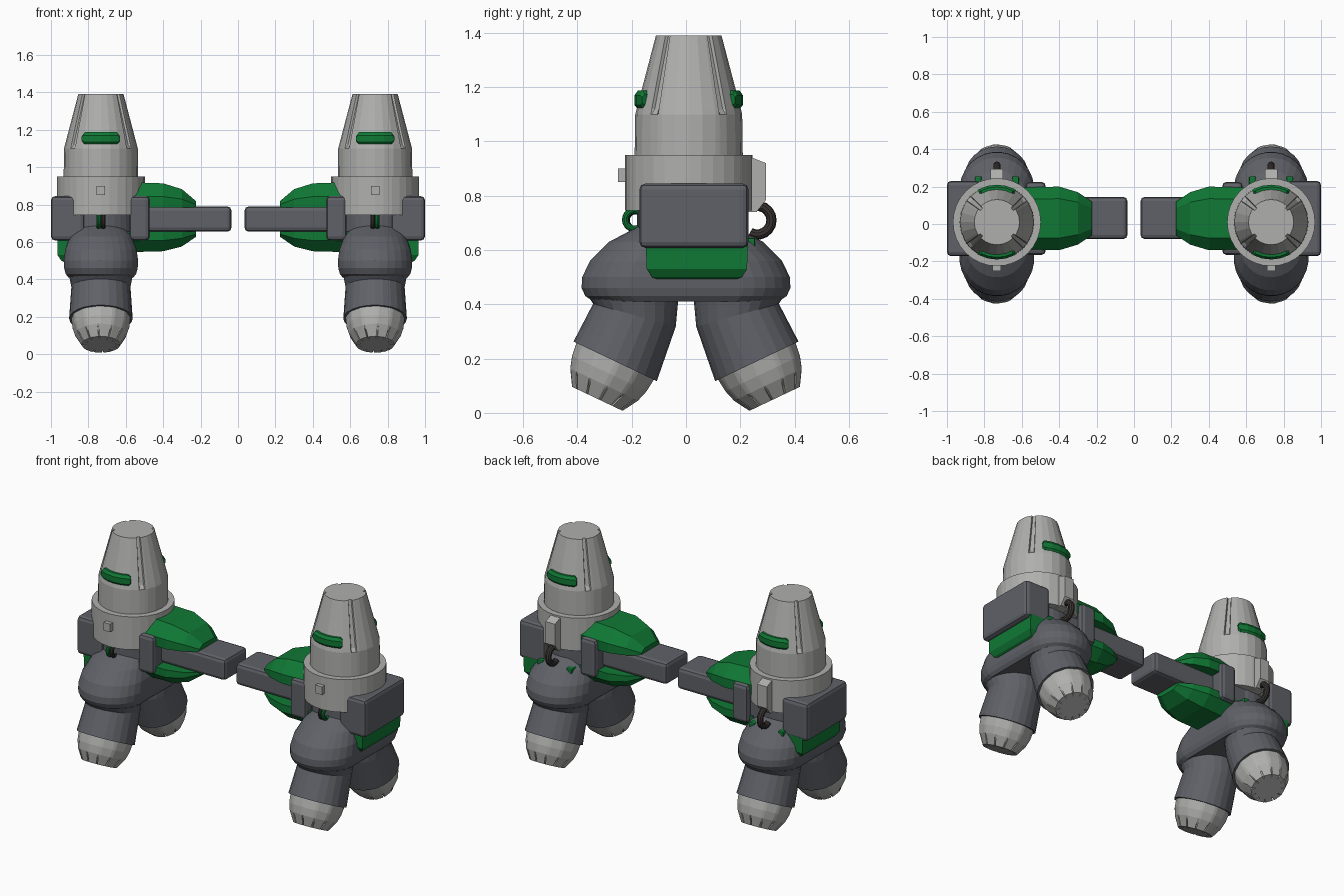
import bpy, bmesh, math
from mathutils import Vector

cube = bpy.data.objects.get("Cube")
if cube:
    bpy.data.objects.remove(cube)

CX, CY = 0.733, 0.01   # axis of one pod
BY = 0.03              # middle depth of the side boxes


def material(name, rgb):
    m = bpy.data.materials.new(name)
    m.use_nodes = True
    m.diffuse_color = (*rgb, 1)
    m.node_tree.nodes["Principled BSDF"].inputs["Base Color"].default_value = (*rgb, 1)
    return m


LIGHT = material("light grey", (0.43, 0.43, 0.42))
DARK = material("slate grey", (0.115, 0.12, 0.137))
GREEN = material("green", (0.005, 0.19, 0.035))
HOSE = material("dark brown", (0.04, 0.034, 0.032))


def finish(name, bm, mat, bevel=0):
    """Make the part on the left pod and its mirror image on the right pod."""
    if bevel:
        bmesh.ops.bevel(bm, geom=bm.edges[:], offset=bevel, segments=2,
                        affect='EDGES', profile=0.5)
    for side, sign in (("left", 1), ("right", -1)):
        part = bm.copy()
        bmesh.ops.scale(part, vec=(sign, 1, 1), verts=part.verts)
        bmesh.ops.recalc_face_normals(part, faces=part.faces)
        mesh = bpy.data.meshes.new(name)
        part.to_mesh(mesh)
        part.free()
        mesh.materials.append(mat)
        bpy.context.collection.objects.link(bpy.data.objects.new(f"{side}_{name}", mesh))
    bm.free()


def loft(name, rings, mat, bevel=0):
    """Skin a row of equal-length rings and cap both ends."""
    bm = bmesh.new()
    rows = [[bm.verts.new(p) for p in ring] for ring in rings]
    n = len(rows[0])
    for a, b in zip(rows, rows[1:]):
        for i in range(n):
            bm.faces.new((a[i], a[(i + 1) % n], b[(i + 1) % n], b[i]))
    bm.faces.new(rows[0])
    bm.faces.new(rows[-1])
    finish(name, bm, mat, bevel)


def box(name, x, y, z, mat, bevel=0):
    loft(name, [[(a, y[0], z[0]), (a, y[1], z[0]), (a, y[1], z[1]), (a, y[0], z[1])]
                for a in x], mat, bevel)


def circle(y, z, r, n=24, tilt=0, sy=1):
    """Ring around a leg axis leaning outwards by tilt."""
    out = Vector((0, sy * math.cos(tilt), math.sin(tilt)))
    return [Vector((CX, sy * y, z)) + r * math.cos(a) * Vector((1, 0, 0)) + r * math.sin(a) * out
            for a in (math.tau * i / n for i in range(n))]


# Tower: tapered cylinder with four grooves that fade out at its shoulder
groove_at = [math.radians(a) for a in (40, 140, 220, 320)]
tower_angles = [(math.tau * i / 24, 0) for i in range(24)
                if min(abs(math.tau * i / 24 - g) for g in groove_at) > 0.1]
for g in groove_at:
    tower_angles += [(g - 0.09, 0), (g - 0.07, 1), (g + 0.07, 1), (g + 0.09, 0)]
tower_angles.sort()
loft("tower", [[(CX + (r - d * g) * math.cos(a), CY + (r - d * g) * math.sin(a), z)
                for a, g in tower_angles]
               for z, r, d in ((0.9, 0.2, 0), (1.1, 0.197, 0), (1.12, 0.192, 0.012),
                               (1.39, 0.121, 0.014))], LIGHT)

# Collar and core under the tower
for name, bottom, top, r, mat in (("collar", 0.745, 0.95, 0.235, LIGHT),
                                  ("core", 0.6, 0.75, 0.19, DARK)):
    loft(name, [[p + Vector((0, CY, 0)) for p in circle(0, z, r, 32)]
                for z in (bottom, top)], mat)

# Collar fittings
box("front_stud", (CX - 0.023, CX + 0.023), (-0.25, -0.2), (0.85, 0.9), LIGHT)
loft("rear_bracket", [[(x, 0.2, 0.74), (x, 0.26, 0.74), (x, 0.295, 0.785),
                       (x, 0.295, 0.92), (x, 0.245, 0.94), (x, 0.2, 0.94)]
                      for x in (CX - 0.033, CX + 0.033)], LIGHT)

# Curved bars on the front and back of the tower
section = [(0.15, 1.12), (0.188, 1.12), (0.2, 1.135), (0.2, 1.17), (0.188, 1.187), (0.15, 1.187)]
for name, mid in (("front_bar", -90), ("rear_bar", 90)):
    angles = [math.radians(mid + d) for d in (-31, -27, -14, 0, 14, 27, 31)]
    rings = []
    for i, a in enumerate(angles):
        k = 0.6 if i in (0, len(angles) - 1) else 1
        rings.append([(CX + r * math.cos(a), CY + r * math.sin(a), 1.153 + (z - 1.153) * k)
                      for r, z in section])
    loft(name, rings, GREEN)

# Side boxes and the connecting arm
for name, x, y, z in (("outer_box", (0.82, 1.0), (-0.172, 0.23), (0.608, 0.845)),
                      ("inner_box", (0.472, 0.58), (-0.165, 0.225), (0.608, 0.845)),
                      ("arm", (0.035, 0.5), (-0.08, 0.145), (0.655, 0.79))):
    box(name, x, y, z, DARK, 0.022)
box("rear_beam", (0.55, 0.85), (0.02, 0.19), (0.63, 0.8), DARK)

# Green armour above and below the arm
stations = ((0.6, 0.165, 1), (0.4, 0.17, 0.95), (0.3, 0.14, 0.72), (0.225, 0.09, 0.25))
for name, base, height in (("upper_armour", 0.785, 0.135), ("lower_armour", 0.655, -0.11)):
    loft(name, [[(x, BY - h, base), (x, BY + h, base),
                 (x, BY + h, base + 0.45 * height * k), (x, BY + 0.62 * h, base + height * k),
                 (x, BY - 0.62 * h, base + height * k), (x, BY - h, base + 0.45 * height * k)]
                for x, h, k in stations], GREEN)
# Armour hung below the outer box
loft("outer_armour", [[(0.8, BY + 0.01 - h, z), (x, BY + 0.01 - h, z),
                       (x, BY + 0.01 + h, z), (0.8, BY + 0.01 + h, z)]
                      for z, h, x in ((0.625, 0.188, 0.965), (0.53, 0.185, 0.965),
                                      (0.5, 0.165, 0.945), (0.49, 0.14, 0.925))], GREEN)
for name, x in (("inner_knob", CX - 0.1), ("outer_knob", CX + 0.1)):
    box(name, (x - 0.018, x + 0.018), (0.16, 0.255), (0.61, 0.645), GREEN, 0.006)

# Hip: long rounded dome over both legs
hip = []
for z, length, width in ((0.41, 0.34, 0.175), (0.43, 0.372, 0.19), (0.46, 0.386, 0.198),
                         (0.5, 0.384, 0.2), (0.56, 0.355, 0.192), (0.63, 0.285, 0.165),
                         (0.68, 0.19, 0.125), (0.72, 0.13, 0.09)):
    ring = []
    for i in range(28):
        a = math.tau * (i + 0.5) / 28
        ring.append((CX + width * math.cos(a),
                     width * math.sin(a) + math.copysign(length - width, math.sin(a)), z))
    hip.append(ring)
loft("hip", hip, DARK)

# Legs and toothed feet, front and back
LEAN = math.radians(25.4)
for name, sy in (("front", -1), ("rear", 1)):
    loft(name + "_leg", [circle(0.205, 0.5, 0.178, sy=sy),
                         circle(0.2, 0.43, 0.172, tilt=0.1, sy=sy),
                         circle(0.19, 0.36, 0.158, tilt=0.27, sy=sy),
                         circle(0.261, 0.19, 0.17, tilt=LEAN, sy=sy)], DARK)
    foot = []
    for s, r, cut in ((-0.02, 0.16, 0), (0.05, 0.152, 0), (0.095, 0.138, 0), (0.153, 0.103, 0.025)):
        y, z = 0.261 + s * math.sin(LEAN), 0.19 - s * math.cos(LEAN)
        full = circle(y, z, r, 96, LEAN, sy)
        low = circle(y, z, r - cut, 96, LEAN, sy)
        ring = []
        for i in range(0, 96, 8):   # one tooth and one slot per side
            ring += [full[i], full[i + 6], low[i + 6], low[i + 7], full[i + 7]]
        foot.append([p + Vector((0, 0, 0)) for p in ring])
    loft(name + "_foot", foot, LIGHT)


# Hoses: bent tubes from collar to hip
def hose(name, x, y, z, bend, tube, facing, mat):
    rings = []
    for i in range(13):
        a = math.radians(-120 + 20 * i)
        ring = []
        for j in range(10):
            b = math.tau * j / 10
            r = bend + tube * math.cos(b)
            ring.append((x + tube * math.sin(b), y + facing * r * math.cos(a), z + r * math.sin(a)))
        rings.append(ring)
    loft(name, rings, mat)


hose("rear_hose", CX, 0.262, 0.71, 0.053, 0.019, 1, HOSE)
hose("front_hose", CX - 0.012, -0.185, 0.71, 0.034, 0.012, -1, HOSE)
hose("front_green_hose", CX + 0.012, -0.19, 0.712, 0.034, 0.012, -1, GREEN)
